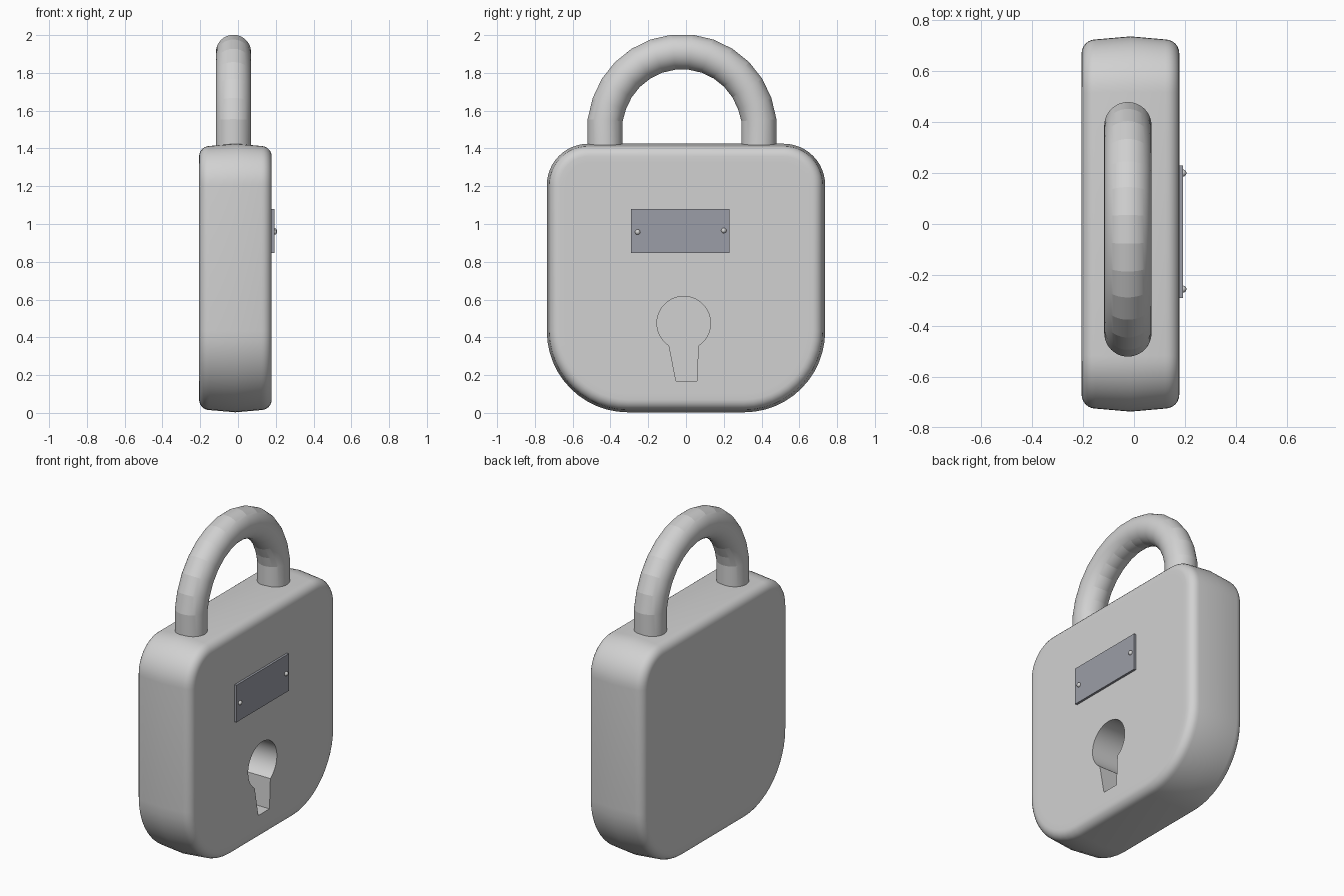
import bpy, bmesh, math
from mathutils import Vector

if "Cube" in bpy.data.objects:
    bpy.data.objects.remove(bpy.data.objects["Cube"])


def material(name, rgb):
    m = bpy.data.materials.new(name)
    m.diffuse_color = (*rgb, 1)
    m.use_nodes = True
    m.node_tree.nodes["Principled BSDF"].inputs["Base Color"].default_value = m.diffuse_color
    return m


GREY = material("light grey metal", (0.64, 0.64, 0.64))
PLATE = material("bluish grey plate", (0.33, 0.34, 0.385))


def smooth(ob, angle):
    bpy.ops.object.select_all(action='DESELECT')
    ob.select_set(True)
    bpy.context.view_layer.objects.active = ob
    bpy.ops.object.shade_smooth_by_angle(angle=math.radians(angle))


def loft(name, rings, mat, angle, hole=None):
    """Skin equal-length point rings and cap them; hole = two rings sunk into the last cap."""
    bm = bmesh.new()

    def skin(rings):
        loops = [[bm.verts.new(p) for p in r] for r in rings]
        n = len(loops[0])
        for a, b in zip(loops, loops[1:]):
            for i in range(n):
                j = (i + 1) % n
                bm.faces.new((a[i], a[j], b[j], b[i]))
        return loops

    def edges(loop):
        return [bm.edges.get((loop[i - 1], loop[i])) for i in range(len(loop))]

    loops = skin(rings)
    bm.faces.new(loops[0])
    if hole:
        pit = skin(hole)
        bm.faces.new(pit[-1])
        bmesh.ops.triangle_fill(bm, use_beauty=True, use_dissolve=False,
                                edges=edges(loops[-1]) + edges(pit[0]), normal=(1, 0, 0))
    else:
        bm.faces.new(loops[-1])
    bmesh.ops.recalc_face_normals(bm, faces=bm.faces[:])
    me = bpy.data.meshes.new(name)
    bm.to_mesh(me)
    bm.free()
    me.materials.append(mat)
    ob = bpy.data.objects.new(name, me)
    bpy.context.collection.objects.link(ob)
    smooth(ob, angle)
    return ob


def outline(x, inset):
    """Body outline in YZ: tight top corners, wide bottom corners."""
    hy, z0, z1 = 0.737 - inset, 0.003 + inset, 1.425 - inset
    pts = []
    for sy, top, start in ((1, 1, 0), (-1, 1, 90), (-1, 0, 180), (1, 0, 270)):
        r = (0.22 if top else 0.43) - inset
        cy, cz = sy * (hy - r), (z1 - r if top else z0 + r)
        for k in range(13):
            a = math.radians(start + k * 7.5)
            pts.append((x, cy + r * math.cos(a), cz + r * math.sin(a)))
    return pts


# Keyhole profile: round top and tapering slot
key = [(-0.053, 0.17), (0.057, 0.17)]
for k in range(33):
    a = math.radians(-57 + k * 294 / 32)
    key.append((-0.012 + 0.142 * math.cos(a), 0.475 + 0.142 * math.sin(a)))

# Body: rounded slab with soft rims, slightly bulging sides and a deep keyhole
X0, X1, R = -0.206, 0.178, 0.055
steps = [math.radians(15 * k) for k in range(7)]
back = [(X0 + R * (1 - math.cos(a)), 0.012 + R * (1 - math.sin(a))) for a in steps]
front = [(X0 + X1 - x, d) for x, d in reversed(back)]
rows = [(X0, 0.1)] + back + [((X0 + X1) / 2, 0.0)] + front + [(X1, 0.1)]
loft("body", [outline(x, d) for x, d in rows], GREY, 35,
     hole=[[(x, y, z) for y, z in key] for x in (X1, -0.1)])

# Shackle: round bar swept along two legs and a segmented arch
CX, CY, CZ, RAD, TUBE = -0.024, -0.021, 1.505, 0.407, 0.093
path = [(RAD, 1.38, 0), (RAD, 1.55, 0.05)]
for k in range(1, 13):
    a = math.radians(6 + k * 168 / 13)
    path.append((RAD * math.cos(a), CZ + RAD * math.sin(a), a))
path += [(-RAD, 1.55, math.pi - 0.05), (-RAD, 1.38, math.pi)]
rings = []
for y, z, a in path:
    ring = []
    for k in range(48):
        t = math.tau * k / 48
        u = TUBE * math.cos(t)
        ring.append(Vector((CX + TUBE * math.sin(t), CY + y + u * math.cos(a), z + u * math.sin(a))))
    rings.append(ring)
loft("shackle", rings, GREY, 9)

# Name plate
corners = [(-0.29, 0.847), (0.229, 0.847), (0.229, 1.079), (-0.29, 1.079)]
loft("plate", [[(x, y, z) for y, z in corners] for x in (0.17, 0.192)], PLATE, 30)

# Plate rivets
for i, (y, z) in enumerate(((-0.256, 0.957), (0.2, 0.965))):
    bpy.ops.mesh.primitive_uv_sphere_add(segments=16, ring_count=8, radius=0.014,
                                         location=(0.192, y, z))
    rivet = bpy.context.object
    rivet.name = f"rivet_{i + 1}"
    rivet.data.materials.append(GREY)
    smooth(rivet, 40)
